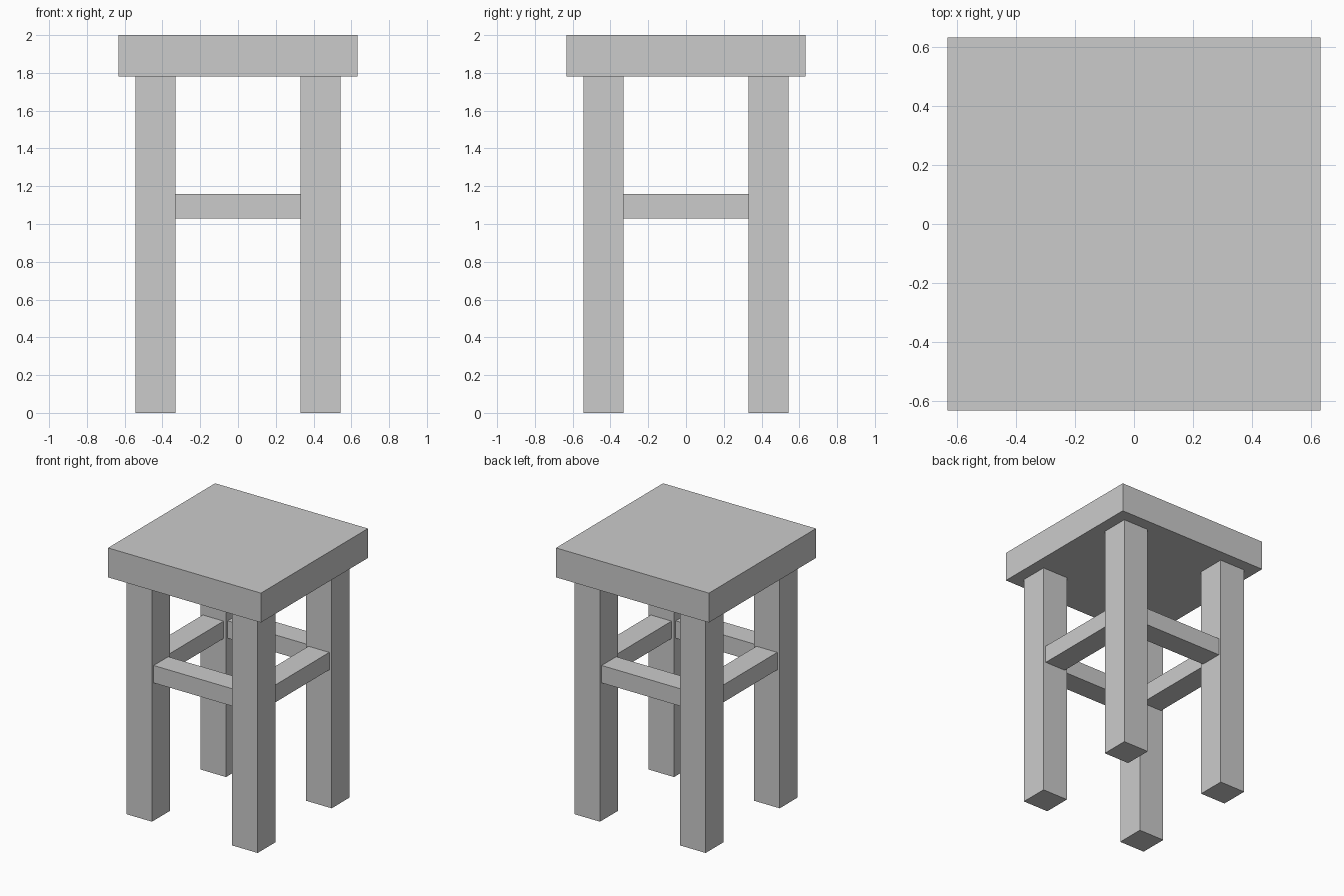
import bpy

if "Cube" in bpy.data.objects:
    bpy.data.objects.remove(bpy.data.objects["Cube"])


def box(name, x, y, z):
    """Axis-aligned box from (min, max) ranges."""
    bpy.ops.mesh.primitive_cube_add(size=1, location=[sum(r) / 2 for r in (x, y, z)])
    ob = bpy.context.object
    ob.name = name
    ob.scale = [r[1] - r[0] for r in (x, y, z)]
    bpy.ops.object.transform_apply(location=False, rotation=False, scale=True)
    return ob


def span(centre, width):
    return (centre - width / 2, centre + width / 2)


SEAT, SEAT_Z = 1.264, 1.78
LEG, LEG_POS = 0.212, 0.437
RAIL, RAIL_Z = 0.172, (1.03, 1.16)
GAP = 2 * LEG_POS - LEG  # clear distance between legs

# Seat slab
box("seat", span(0, SEAT), span(0, SEAT), (SEAT_Z, 2.0))

# Four square legs
for sy, depth in ((-1, "front"), (1, "back")):
    for sx, side in ((-1, "left"), (1, "right")):
        box(f"{depth}_{side}_leg", span(sx * LEG_POS, LEG),
            span(sy * LEG_POS, LEG), (0, SEAT_Z))

# Stretchers between neighbouring legs
for s, depth, side in ((-1, "front", "left"), (1, "back", "right")):
    box(f"{depth}_stretcher", span(0, GAP), span(s * LEG_POS, RAIL), RAIL_Z)
    box(f"{side}_stretcher", span(s * LEG_POS, RAIL), span(0, GAP), RAIL_Z)
